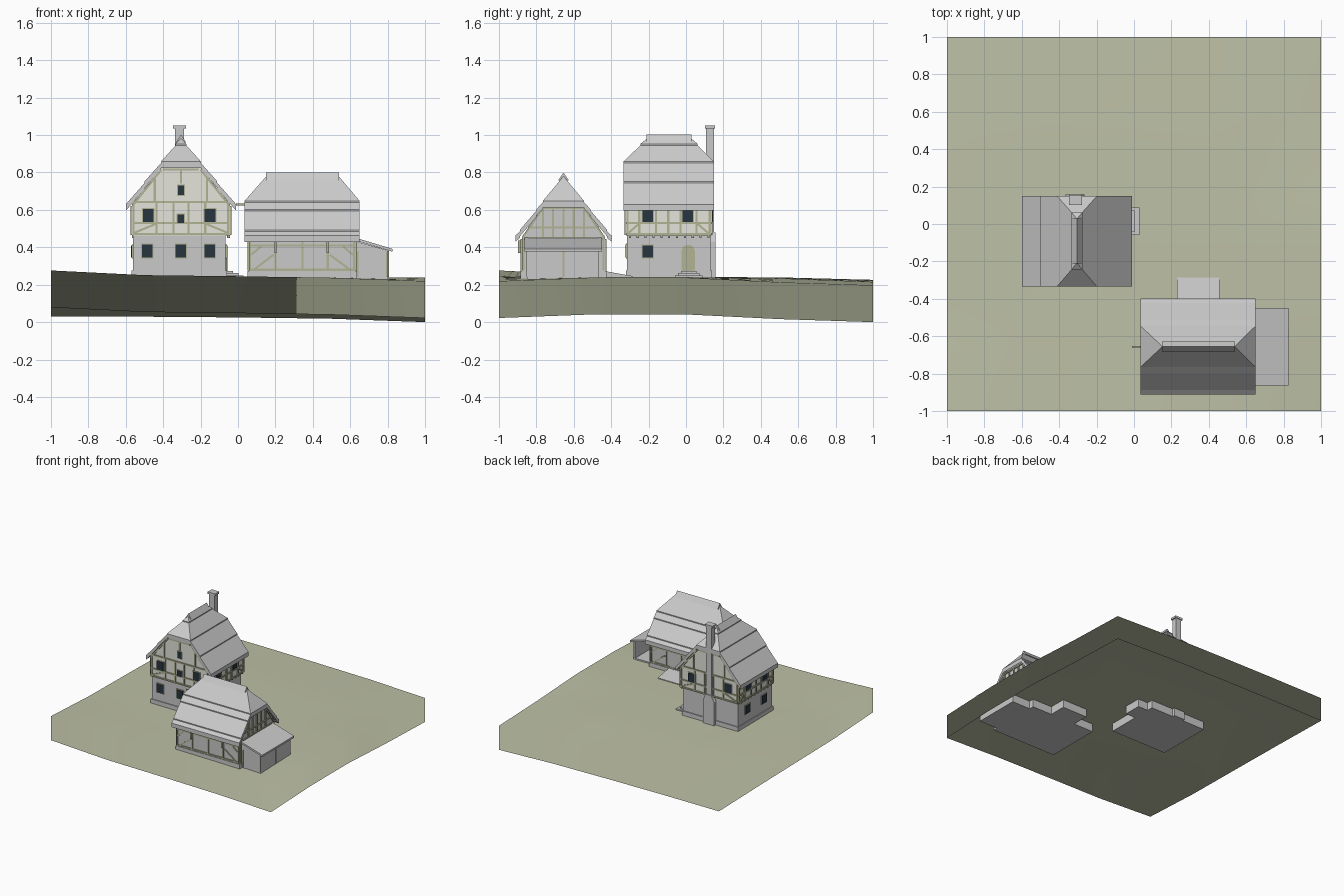
import bpy, bmesh
from mathutils import Vector

cube = bpy.data.objects.get("Cube")
if cube:
    bpy.data.objects.remove(cube, do_unlink=True)


def material(name, r, g, b):
    m = bpy.data.materials.new(name)
    m.use_nodes = True
    m.diffuse_color = (r, g, b, 1)
    m.node_tree.nodes["Principled BSDF"].inputs["Base Color"].default_value = (r, g, b, 1)
    return m


GRASS = material("grass olive", .51, .53, .38)
STONE = material("stone grey", .59, .59, .59)
ROOF = material("roof grey", .6, .6, .6)
PLASTER = material("pale plaster", .78, .78, .72)
TIMBER = material("olive timber", .45, .46, .30)
GLASS = material("dark glass", .02, .035, .05)
FOOT = .175  # underside of all foundations


def prism(bm, pts, vec):
    """Polygon swept along a vector into a closed solid."""
    vec = Vector(vec)
    a = [bm.verts.new(p) for p in pts]
    b = [bm.verts.new(Vector(p) + vec) for p in pts]
    bm.faces.new(a)
    bm.faces.new(b[::-1])
    for i in range(len(a)):
        j = (i + 1) % len(a)
        bm.faces.new((a[j], a[i], b[i], b[j]))


def finish(name, bm, mat):
    bmesh.ops.recalc_face_normals(bm, faces=bm.faces)
    me = bpy.data.meshes.new(name)
    bm.to_mesh(me)
    bm.free()
    me.materials.append(mat)
    ob = bpy.data.objects.new(name, me)
    bpy.context.collection.objects.link(ob)
    return ob


def solid(name, mat, pts, vec):
    bm = bmesh.new()
    prism(bm, pts, vec)
    return finish(name, bm, mat)


def box(name, mat, x0, x1, y0, y1, z0, z1):
    return solid(name, mat, [(x0, y0, z0), (x1, y0, z0), (x1, y1, z0), (x0, y1, z0)], (0, 0, z1 - z0))


def strips(name, mat, axis, plane, side, segs, w, t=.008):
    """Bars of width w on a wall; segs are (u0, z0, u1, z1) in the wall plane."""
    bm = bmesh.new()
    base = plane - side * .004
    for u0, z0, u1, z1 in segs:
        a, b = Vector((u0, z0)), Vector((u1, z1))
        d = (b - a).normalized()
        n = Vector((-d.y, d.x)) * w / 2
        quad = [a + n, b + n, b - n, a - n]
        if axis == "y":
            prism(bm, [(p.x, base, p.y) for p in quad], (0, side * (t + .004), 0))
        else:
            prism(bm, [(base, p.x, p.y) for p in quad], (side * (t + .004), 0, 0))
    return finish(name, bm, mat)


def posts(us, z0, z1):
    return [(u, z0, u, z1) for u in us]


def rails(zs, u0, u1):
    return [(u0, z, u1, z) for z in zs]


def windows(name, axis, plane, side, us, z0, z1, w):
    strips(name + "_frames", TIMBER, axis, plane, side, posts(us, z0 - .005, z1 + .005), w + .01, .006)
    strips(name + "_glass", GLASS, axis, plane, side, posts(us, z0, z1), w, .009)


def half_hip_roof(name, place, half, v0, v1, r0, r1, hip, rows, t=.034, lip=.008):
    """Half-hipped roof in overlapping courses; place(across, along, z) orients it."""
    eave, top = rows[0], rows[-1]

    def ring(z):
        f = max(0, (z - hip) / (top - hip))
        return half * (top - z) / (top - eave), v0 + (r0 - v0) * f, v1 + (r1 - v1) * f
    bm = bmesh.new()
    for lo, hi in zip(rows, rows[1:]):
        w, a, b = ring(lo)
        x, c, d = ring(hi)
        x = max(x, .002)
        l, h = lo + lip, hi
        panels = [[(s * w, a, l), (s * w, b, l), (s * x, d, h), (s * x, c, h)] for s in (-1, 1)]
        if lo >= hip:
            panels += [[(-w, e, l), (w, e, l), (x, g, h), (-x, g, h)] for e, g in ((a, c), (b, d))]
        for p in panels:
            prism(bm, [place(*q) for q in p], (0, 0, -t))
    finish(name, bm, ROOF)
    # flared ridge capping standing proud of the slopes
    cap = [place(-.028, r0, top - .02), place(0, r0, top + .022), place(.028, r0, top - .02)]
    solid(name + "_ridge", ROOF, cap, place(0, r1, 0) - place(0, r0, 0))


# Rolling ground sheet with a skirt, heights on a coarse lattice
LATTICE = [[.276, .251, .245, .237, .219], [.252, .242, .24, .24, .238], [.245, .24, .24, .24, .238],
           [.237, .239, .238, .234, .213], [.226, .226, .222, .215, .197]]


def height(x, y):
    u, v = (x + 1) * 2, (y + 1) * 2
    i, j = min(int(u), 3), min(int(v), 3)
    u, v = u - i, v - j
    row = [LATTICE[k][i] * (1 - u) + LATTICE[k][i + 1] * u for k in (j, j + 1)]
    return row[0] * (1 - v) + row[1] * v


def slope_normal(p):
    d = .02
    return Vector((height(p.x - d, p.y) - height(p.x + d, p.y),
                   height(p.x, p.y - d) - height(p.x, p.y + d), 2 * d)).normalized()


bm = bmesh.new()
bmesh.ops.create_grid(bm, x_segments=16, y_segments=16, size=1)
for v in bm.verts:
    v.co.z = height(v.co.x, v.co.y)
rim = [e for e in bm.edges if e.is_boundary]
skirt = bmesh.ops.extrude_edge_only(bm, edges=rim)["geom"]
for v in [g for g in skirt if isinstance(g, bmesh.types.BMVert)]:
    v.co.z -= .197
ground = finish("ground", bm, GRASS).data
# soft shading that follows the lie of the land right over the rim
ground.shade_smooth()
ground.normals_split_custom_set_from_vertices([slope_normal(v.co) for v in ground.vertices])

# ---- House ----
CX = -.305


def house(u, v, z):
    return Vector((CX + u, v, z))


box("house_plinth", STONE, -.57, -.06, -.322, .138, FOOT, .275)
box("house_ground_floor", STONE, -.562, -.066, -.315, .13, .27, .47)
profile = [(.262, .462), (.262, .63), (.1, .83)]
profile += [(-u, z) for u, z in reversed(profile)]
solid("house_upper_floor", PLASTER, [house(u, -.32, z) for u, z in profile], (0, .455, 0))
half_hip_roof("house_roof", house, .295, -.335, .15, -.21, .03, .85,
              [.622, .745, .85, .945, .98])

# Timber frame and windows on both gables
for label, plane, side in (("front", -.32, -1), ("back", .135, 1)):
    bars = rails((.47, .53, .643), -.565, -.045) + rails((.815,), -.4, -.21)
    bars += posts((-.558, -.435, -.345, -.265, -.175, -.052), .465, .64)
    bars += posts((-.445, -.165), .64, .79) + posts((CX,), .74, .82)
    for s in (-1, 1):
        bars += [(CX + s * .255, .475, CX + s * .13, .527), (CX + s * .253, .63, CX + s * .105, .815)]
    strips("house_timber_" + label, TIMBER, "y", plane, side, bars, .011)
    if label == "front":
        windows("house_gable_front", "y", plane, side, (CX,), .68, .73, .032)
        windows("house_small_front", "y", plane, side, (CX,), .53, .575, .035)
    windows("house_upper_" + label, "y", plane, side, (-.48, -.15), .535, .605, .058)
windows("house_ground_front", "y", -.315, -1, (-.485, CX, -.15), .345, .415, .056)

# Timber frame and windows on both long sides
for label, plane, side in (("left", CX + .262, 1), ("right", CX - .262, -1)):
    bars = rails((.47, .53, .615), -.32, .135)
    bars += posts((-.313, -.25, -.16, -.095, -.03, .055, .127), .465, .62)
    bars += [(-.31, .475, -.25, .527), (.12, .475, .06, .527)]
    strips("house_timber_" + label, TIMBER, "x", plane, side, bars, .011)
    windows("house_upper_" + label, "x", plane, side, (-.205, .01), .535, .605, .056)
    # joist ends under the overhang
    ends = posts([-.3 + i * .042 for i in range(11)], .45, .465)
    strips("house_joists_" + label, TIMBER, "x", plane - side * .012, side, ends, .011, .012)
windows("house_ground_left", "x", -.066, 1, (-.205,), .345, .41, .056)
windows("house_ground_right", "x", -.562, -1, (-.205, .01), .345, .41, .056)


# Arched door with steps
def arch(half, z0, shoulder, x):
    curve = ((1, 0), (.8, .55), (.4, .9), (-.4, .9), (-.8, .55), (-1, 0))
    pts = [(x, .012 - half, z0), (x, .012 + half, z0)]
    return pts + [(x, .012 + half * c, shoulder + half * s) for c, s in curve]


solid("house_door_frame", TIMBER, arch(.037, .272, .378, -.07), (.01, 0, 0))
solid("house_door", TIMBER, arch(.028, .272, .378, -.07), (.013, 0, 0))
for i in range(3):
    box("house_step", STONE, -.07, .03 - i * .028, -.06 + i * .016, .088 - i * .016, FOOT, .25 + i * .012)

# Chimney on the back wall
box("chimney_base", STONE, -.366, -.265, .11, .158, FOOT, .43)
solid("chimney_shoulder", STONE, [(-.366, .11, .43), (-.265, .11, .43), (-.288, .11, .48), (-.338, .11, .48)],
      (0, .048, 0))
box("chimney_stack", STONE, -.338, -.288, .107, .15, .47, 1.04)
box("chimney_cap", STONE, -.347, -.279, .102, .155, 1.035, 1.052)

# ---- Barn ----
CY = -.655


def barn(u, v, z):
    return Vector((v, CY + u, z))


box("barn_plinth", STONE, .05, .635, -.885, -.425, FOOT, .272)
profile = [(.222, .27), (.222, .455), (.112, .612)]
profile += [(-u, z) for u, z in reversed(profile)]
solid("barn_walls", STONE, [barn(u, .058, z) for u, z in profile], (.57, 0, 0))
half_hip_roof("barn_roof", barn, .257, .035, .65, .15, .54, .64,
              [.455, .485, .595, .64, .778])
strips("barn_hoist_beam", TIMBER, "x", .05, -1, [(CY - .004, .628, CY + .004, .628)], .01, .06)

# Timber frame on the long sides
for label, y, side in (("front", CY - .222, -1), ("back", CY + .222, 1)):
    bars = rails((.28, .41, .44), .06, .626) + posts((.065, .2, .345, .48, .62), .275, .44)
    bars += [(.07, .36, .13, .41), (.615, .36, .555, .41), (.085, .28, .19, .36), (.6, .28, .49, .36)]
    strips("barn_timber_" + label, TIMBER, "y", y, side, bars, .011)
strips("barn_brackets", TIMBER, "y", CY - .222, -1, posts((.2, .48), .37, .435), .012, .02)
strips("barn_doors", STONE, "y", CY + .222, 1, posts((.285, .4), .275, .405), .1, .006)

# Timber frame on the gables
for label, x, side in (("left", .628, 1), ("right", .058, -1)):
    bars = rails((.45, .505), CY - .19, CY + .19) + rails((.61,), CY - .11, CY + .11)
    bars += posts([CY + i * .055 for i in (-2, -1, 0, 1, 2)], .45, .605)
    bars += posts((CY - .215, CY, CY + .215), .275, .45)
    bars += [(CY + s * .216, .455, CY + s * .116, .6) for s in (-1, 1)]
    strips("barn_gable_timber_" + label, TIMBER, "x", x, side, bars, .011)

# Lean-to shed, open at the back, and loading ramp
box("shed_floor", STONE, .62, .802, -.85, -.465, FOOT, .25)
solid("shed_front_wall", STONE, [(.62, -.85, .24), (.802, -.85, .24), (.802, -.85, .383), (.62, -.85, .435)],
      (0, .015, 0))
box("shed_side_wall", STONE, .787, .802, -.85, -.465, .24, .385)
solid("shed_roof", ROOF, [(.625, -.863, .437), (.625, -.863, .452), (.825, -.863, .392), (.825, -.863, .377)],
      (0, .413, 0))
strips("shed_posts", TIMBER, "x", .802, 1, posts((CY,), .24, .38), .01, .004)
strips("shed_corner", TIMBER, "y", -.85, -1, posts((.64, .797), .24, .38), .01, .004)
solid("barn_ramp", STONE, [(.23, -.43, FOOT), (.23, -.43, .272), (.23, -.285, .246), (.23, -.285, FOOT)],
      (.226, 0, 0))
